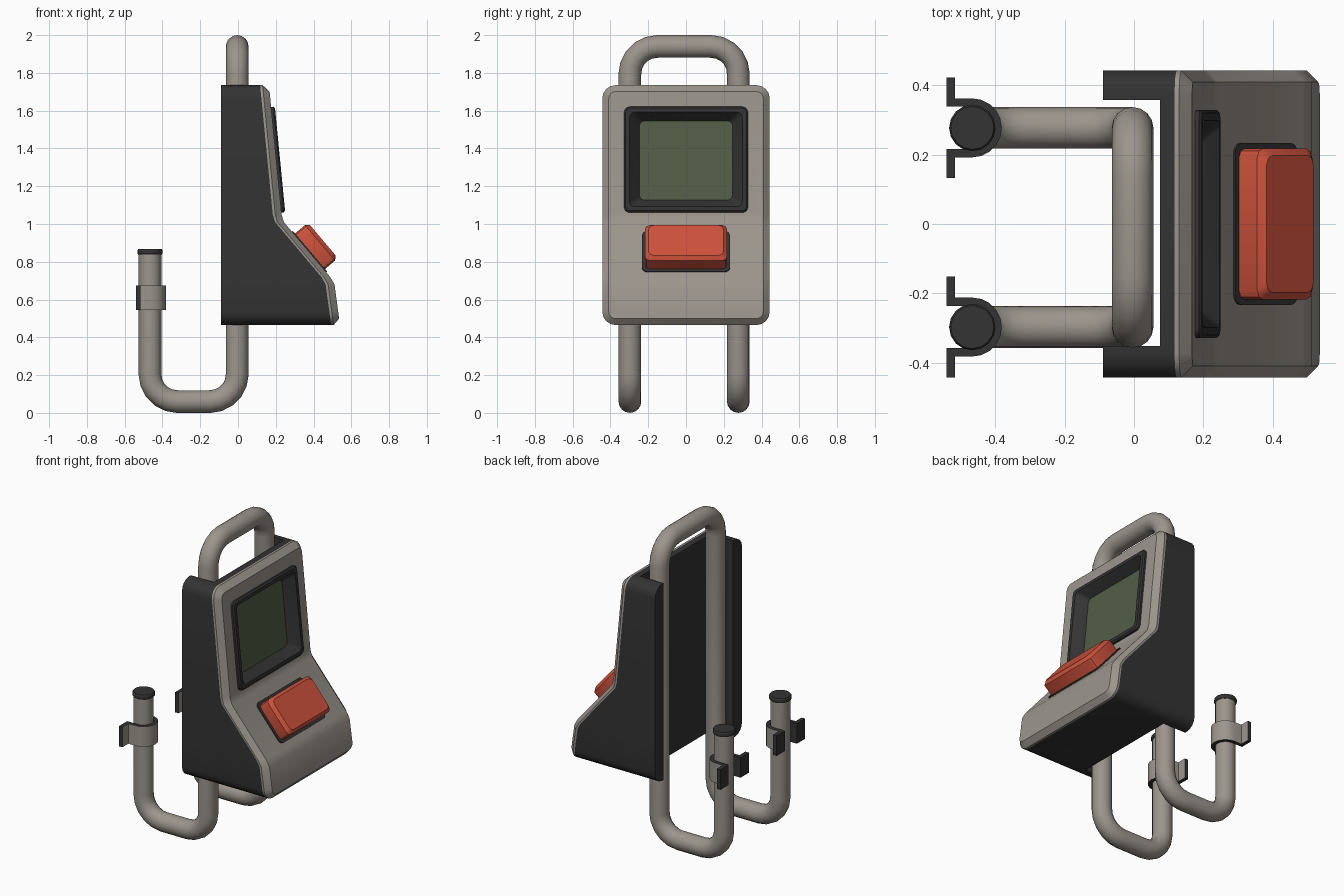
import bpy, bmesh, math
from mathutils import Vector

if "Cube" in bpy.data.objects:
    bpy.data.objects.remove(bpy.data.objects["Cube"])


def material(name, rgb):
    m = bpy.data.materials.new(name)
    m.diffuse_color = (*rgb, 1)
    m.use_nodes = True
    m.node_tree.nodes["Principled BSDF"].inputs["Base Color"].default_value = m.diffuse_color
    return m


DARK = material("dark_plastic", (0.033, 0.033, 0.033))
GREY = material("warm_grey", (0.33, 0.30, 0.265))
RED = material("red_button", (0.62, 0.085, 0.045))
GREEN = material("screen_green", (0.085, 0.112, 0.06))


def smooth(ob, angle=30):
    bpy.ops.object.select_all(action='DESELECT')
    bpy.context.view_layer.objects.active = ob
    ob.select_set(True)
    bpy.ops.object.shade_smooth_by_angle(angle=math.radians(angle))


def loft(name, loops, mats, rule=lambda band, side: 0, ring=False, strip_caps=False):
    """Skin a list of equal-length loops; ring joins the last loop to the first."""
    bm = bmesh.new()
    rows = [[bm.verts.new(p) for p in loop] for loop in loops]
    n = len(rows[0])
    for b in range(len(rows) if ring else len(rows) - 1):
        r0, r1 = rows[b], rows[(b + 1) % len(rows)]
        for i in range(n):
            j = (i + 1) % n
            f = bm.faces.new((r0[i], r0[j], r1[j], r1[i]))
            f.material_index = rule(b, i)
    if not ring:
        for row, band in ((rows[0], -1), (rows[-1], len(rows) - 1)):
            if strip_caps:      # mirrored halves joined by level strips
                for i in range(n // 2 - 1):
                    f = bm.faces.new((row[i], row[i + 1], row[n - 2 - i], row[n - 1 - i]))
                    f.material_index = rule(band, 0)
            else:
                bm.faces.new(row).material_index = rule(band, 0)
    bmesh.ops.recalc_face_normals(bm, faces=bm.faces[:])
    me = bpy.data.meshes.new(name)
    bm.to_mesh(me)
    bm.free()
    for m in mats:
        me.materials.append(m)
    ob = bpy.data.objects.new(name, me)
    bpy.context.collection.objects.link(ob)
    return ob


def rounded(hw, hh, r, n=4):
    pts = []
    for k, (sx, sy) in enumerate(((1, 1), (-1, 1), (-1, -1), (1, -1))):
        for i in range(n + 1):
            a = math.pi / 2 * (k + i / n)
            pts.append((sx * (hw - r) + r * math.cos(a), sy * (hh - r) + r * math.sin(a)))
    return pts


def panel(x, z, slope):
    """Local frame on a sloping front panel: u along y, v up the slope, w outward."""
    V = Vector((slope, 0, 1)).normalized()
    N = Vector((1, 0, -slope)).normalized()
    return lambda pts, w: [Vector((x, u, z)) + V * v + N * w for u, v in pts]


# Housing: rounded outline whose front follows a stepped slope
FRONT = [(0.465, 0.54), (0.68, 0.511), (0.72, 0.488), (1.01, 0.243), (1.05, 0.231), (1.735, 0.164)]


def front_x(z):
    for (z0, x0), (z1, x1) in zip(FRONT, FRONT[1:]):
        if z <= z1 + 1e-6:
            return x0 + (x1 - x0) * (z - z0) / (z1 - z0)
    return FRONT[-1][1]


def outline(ins):
    hw, z0, z1, r = 0.443 - ins, 0.465 + ins, 1.735 - ins, 0.07 - ins
    arc = [(math.sin(t * math.pi / 8), math.cos(t * math.pi / 8)) for t in range(5)]
    half = [(hw - r + r * s, z0 + r - r * c) for s, c in arc]
    half += [(hw, z) for z, _ in FRONT[1:-1]]
    half += [(hw - r + r * s, z1 - r + r * c) for s, c in reversed(arc)]
    return half + [(-y, z) for y, z in reversed(half)]


def housing_loop(ins, depth):
    return [(front_x(z) - depth, y, z) for y, z in outline(ins)]


housing = loft("housing",
               [[(-0.09, y, z) for y, z in outline(0)],
                housing_loop(0, 0.047), housing_loop(0, 0.034), housing_loop(0.034, 0)],
               [DARK, GREY], lambda b, i: int(b >= 1), strip_caps=True)

# Cut the rear channel and the screen pocket
upper = panel(front_x(1.34), 1.34, -0.0978)
channel = [(-0.2, -0.352), (0.075, -0.352), (0.075, 0.358), (-0.2, 0.358)]
cutters = [
    loft("channel_cutter", [[(x, y, z) for x, y in channel] for z in (0.2, 2.0)], [DARK, GREY]),
    loft("pocket_cutter", [upper(rounded(0.305, 0.258, 0.03), w) for w in (-0.052, 0.1)], [DARK, GREY]),
]
bpy.context.view_layer.objects.active = housing
for c in cutters:
    c.hide_render = True
    mod = housing.modifiers.new("cut", 'BOOLEAN')
    mod.operation, mod.solver, mod.object = 'DIFFERENCE', 'EXACT', c
    bpy.ops.object.modifier_apply(modifier=mod.name)
    bpy.data.objects.remove(c)
smooth(housing)

# Screen bezel and recessed screen
bezel = loft("screen_bezel",
             [upper(rounded(hw, hh, r), w) for hw, hh, r, w in (
                 (0.328, 0.281, 0.03, -0.02), (0.328, 0.281, 0.03, 0.012),
                 (0.32, 0.273, 0.025, 0.02), (0.298, 0.251, 0.025, 0.02),
                 (0.246, 0.21, 0.025, -0.042), (0.246, 0.21, 0.025, -0.05),
                 (0.304, 0.257, 0.03, -0.05), (0.304, 0.257, 0.03, -0.02))],
             [DARK], ring=True)
smooth(bezel)
loft("screen", [upper(rounded(0.248, 0.212, 0.025), w) for w in (-0.05, -0.042)], [GREEN])

# Big push button with dark surround on the lower slope
lower = panel(0.377, 0.852, -0.845)
loft("button_surround", [lower(rounded(0.233, 0.14, 0.03), w) for w in (-0.02, 0.006)], [DARK])
button = loft("button", [lower(rounded(hw, hh, 0.028, 2), w) for hw, hh, w in (
    (0.218, 0.123, -0.01), (0.218, 0.123, 0.075), (0.198, 0.105, 0.095))], [RED])
smooth(button)

# Tube frame: two hooks joined by the top handle
Y0, Y1, XR, XF, R = -0.297, 0.277, -0.466, -0.004, 0.06
corners = [Vector(p) for p in (
    (XR, Y0, 0.85), (XR, Y0, R), (XF, Y0, R), (XF, Y0, 2 - R),
    (XF, Y1, 2 - R), (XF, Y1, R), (XR, Y1, R), (XR, Y1, 0.85))]
path, bend = [corners[0]], 0.145
for a, p, b in zip(corners, corners[1:], corners[2:]):
    d0, d1 = (a - p).normalized(), (b - p).normalized()
    centre = p + (d0 + d1) * bend
    for i in range(6):
        t = math.pi / 2 * i / 5
        path.append(centre - d1 * bend * math.cos(t) - d0 * bend * math.sin(t))
path.append(corners[-1])
cu = bpy.data.curves.new("tube_frame", 'CURVE')
cu.dimensions = '3D'
cu.bevel_depth, cu.bevel_resolution, cu.use_fill_caps = R, 6, True
sp = cu.splines.new('POLY')
sp.points.add(len(path) - 1)
for q, p in zip(sp.points, path):
    q.co = (*p, 1)
cu.materials.append(GREY)
frame = bpy.data.objects.new("tube_frame", cu)
bpy.context.collection.objects.link(frame)
bpy.ops.object.select_all(action='DESELECT')
bpy.context.view_layer.objects.active = frame
frame.select_set(True)
bpy.ops.object.convert(target='MESH')
smooth(bpy.context.object, 40)


# End caps and omega-shaped clamps on the hook ends
def omega(r, x):
    arc = [(r * math.cos(a), r * math.sin(a)) for a in (math.pi / 2 - math.pi * i / 10 for i in range(11))]
    return [(x, 0.145), (x, r)] + arc + [(x, -r), (x, -0.145)]


for side, y in (("left", Y0), ("right", Y1)):
    cap = loft(side + "_end_cap", [
        [(XR + r * math.cos(k * math.pi / 8), y + r * math.sin(k * math.pi / 8), z) for k in range(16)]
        for r, z in ((0.062, 0.838), (0.067, 0.846), (0.067, 0.86), (0.062, 0.868))], [DARK])
    smooth(cap)
    sections = [[(XR + o[0], y + o[1], 0.545), (XR + o[0], y + o[1], 0.675),
                 (XR + i[0], y + i[1], 0.675), (XR + i[0], y + i[1], 0.545)]
                for o, i in zip(omega(0.085, -0.05), omega(0.061, -0.075))]
    clamp = loft(side + "_clamp", sections, [DARK, GREY],
                 lambda b, i: int(i == 0 and 0 <= b < 14))
    # tab end faces stay dark
    for f in clamp.data.polygons:
        if abs(f.normal.y) > 0.99 and abs(f.center.y - y) > 0.14:
            f.material_index = 0
    smooth(clamp)
